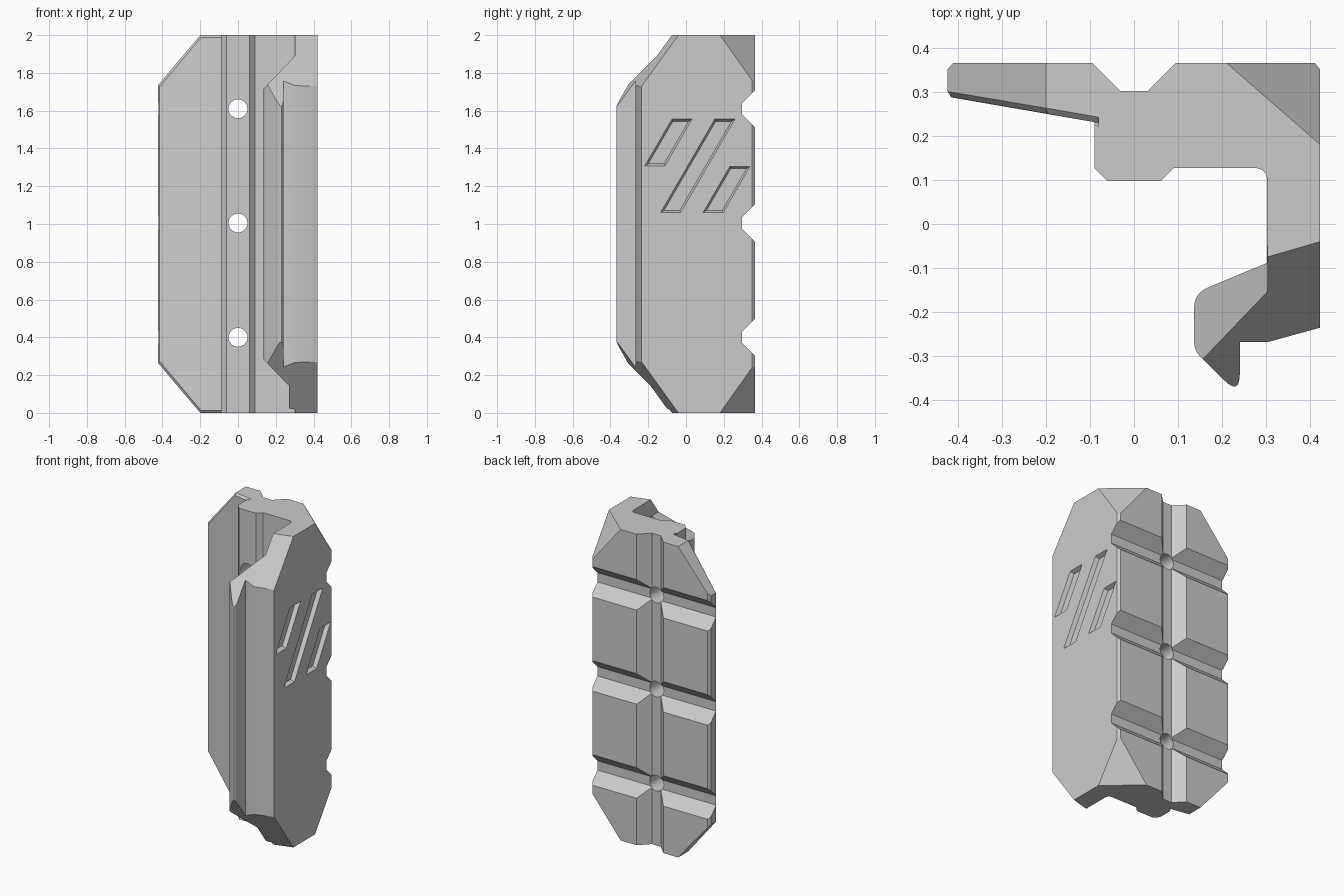
import bpy, bmesh, math
from mathutils import Vector, Matrix

default = bpy.data.objects.get("Cube")
if default:
    bpy.data.objects.remove(default, do_unlink=True)

grey = bpy.data.materials.new("plain_grey")
grey.use_nodes = True
colour = (0.6, 0.6, 0.6, 1)
grey.diffuse_color = colour
grey.node_tree.nodes["Principled BSDF"].inputs["Base Color"].default_value = colour


def to_object(bm, name):
    bmesh.ops.recalc_face_normals(bm, faces=bm.faces)
    mesh = bpy.data.meshes.new(name)
    bm.to_mesh(mesh)
    bm.free()
    mesh.materials.append(grey)
    obj = bpy.data.objects.new(name, mesh)
    bpy.context.collection.objects.link(obj)
    return obj


def rounded(corners, steps=6):
    """Replace each corner (x, y, tangent length) by a short curve."""
    out = []
    for i, (x, y, t) in enumerate(corners):
        p = Vector((x, y))
        if not t:
            out.append(p)
            continue
        before = Vector(corners[i - 1][:2])
        after = Vector(corners[(i + 1) % len(corners)][:2])
        a = p + (before - p).normalized() * t
        b = p + (after - p).normalized() * t
        for k in range(steps + 1):
            s = k / steps
            out.append(a * (1 - s) ** 2 + p * 2 * s * (1 - s) + b * s * s)
    return out


def cut(cutter):
    """Subtract a cutter from the bracket, then remove the cutter."""
    mod = bracket.modifiers.new("cut", "BOOLEAN")
    mod.operation, mod.solver, mod.object = "DIFFERENCE", "EXACT", cutter
    bpy.context.view_layer.objects.active = bracket
    bpy.ops.object.modifier_apply(modifier=mod.name)
    bpy.data.objects.remove(cutter, do_unlink=True)


def cut_hull(points):
    bm = bmesh.new()
    for p in points:
        bm.verts.new(p)
    bmesh.ops.convex_hull(bm, input=bm.verts)
    bmesh.ops.dissolve_limit(bm, angle_limit=0.001, verts=bm.verts, edges=bm.edges)
    cut(to_object(bm, "cutter"))


def cut_end(points, top):
    """Cut described at the top end, flipped for the bottom end."""
    cut_hull([(x, y, z if top else 2 - z) for x, y, z in points])


# Plan outline: wing on the left, central rib, side plate and front hook
outline = rounded([
    (-0.41, 0.365, 0), (-0.423, 0.35, 0), (-0.423, 0.302, 0), (-0.415, 0.287, 0),
    (-0.09, 0.231, 0), (-0.09, 0.127, 0), (-0.06, 0.097, 0), (0.06, 0.097, 0),
    (0.09, 0.127, 0), (0.302, 0.127, 0.03), (0.302, -0.088, 0),
    (0.136, -0.157, 0.035), (0.136, -0.286, 0.02), (0.24, -0.39, 0.052),
    (0.24, -0.268, 0), (0.302, -0.268, 0), (0.422, -0.235, 0), (0.422, 0.35, 0),
    (0.41, 0.365, 0), (0.095, 0.365, 0), (0.032, 0.302, 0), (-0.032, 0.302, 0),
    (-0.095, 0.365, 0)])
bm = bmesh.new()
base = bm.faces.new([bm.verts.new((p.x, p.y, 0)) for p in outline])
side = bmesh.ops.extrude_face_region(bm, geom=[base])["geom"]
bmesh.ops.translate(bm, vec=(0, 0, 2), verts=[v for v in side if isinstance(v, bmesh.types.BMVert)])
bracket = to_object(bm, "bracket")

for top in (True, False):
    # Sloped wing corner
    cut_end([(x, y, z) for y in (0, 0.6)
             for x, z in ((-0.5, 1.645), (-0.115, 2.1), (-0.5, 2.1))], top)

    # Chamfer round the front edge of the wing
    path = [(Vector((-0.08, 0.229, 2)), Vector((0, 0, -1))),
            (Vector((-0.2, 0.25, 2)), Vector((0.35, 0, -0.94))),
            (Vector((-0.425, 0.288, 1.734)), Vector((0.92, 0, -0.38)))]
    for first, second in zip(path, path[1:]):
        cut_end([q for p, inward in (first, second) for q in (
            p + inward * 0.013, p + Vector((0, 0.013, 0)),
            p - inward * 0.02 + Vector((0, 0.013, 0)),
            p + inward * 0.013 - Vector((0, 0.02, 0)))], top)

    # Sloping front of the side plate and hook
    slope = [(x, y, 2 + 1.385 * (y + 0.04 + 0.29 * (0.422 - x)))
             for x in (0.05, 0.6) for y in (-0.6, 0.15)]
    cut_end(slope + [(x, y, 2.6) for x, y, z in slope], top)

    # Slope towards the hook's inner side
    limit = 0.303 if top else 0.27
    slope = [(x, y, 1.89 + 1.04 * (x - 0.302))
             for x in (0.05, limit) for y in (-0.6, -0.05)]
    cut_end(slope + [(x, y, 2.6) for x, y, z in slope], top)

    # Diagonal back corner
    a, b, c = Vector((0.21, 0.365, 2)), Vector((0.422, 0.18, 2)), Vector((0.422, 0.35, 1.76))
    mid = (a + b + c) / 3
    normal = (b - a).cross(c - a).normalized()
    if normal.y < 0:
        normal.negate()
    cut_end([mid + (p - mid) * 4 for p in (a, b, c)] + [mid + normal * 0.6], top)

# Cross grooves on the back, each with a through hole
for z in (0.4, 1.005, 1.61):
    cut_hull([(x, y, z + s * h) for x in (-0.6, 0.6) for s in (-1, 1)
              for y, h in ((0.297, 0.03), (0.397, 0.13))])
    bm = bmesh.new()
    bmesh.ops.create_cone(bm, cap_ends=True, segments=32, radius1=0.05, radius2=0.05, depth=1,
                          matrix=Matrix.Translation((0, 0.3, z)) @ Matrix.Rotation(math.pi / 2, 4, "X"))
    cut(to_object(bm, "cutter"))

# Slanted recesses in the side plate: lower front corner y, bottom z, top z
for y0, z0, z1 in ((-0.218, 1.308, 1.555), (-0.135, 1.06, 1.555), (0.09, 1.06, 1.305)):
    points = []
    for x, inset in ((0.45, 0), (0.422, 0), (0.397, 0.012)):
        for z in (z0 + inset, z1 - inset):
            lean = y0 + 0.58 * (z - z0)
            points += [(x, lean + inset, z), (x, lean + 0.107 - inset, z)]
    cut_hull(points)

bpy.ops.object.select_all(action="DESELECT")
bracket.select_set(True)
bpy.context.view_layer.objects.active = bracket
bpy.ops.object.shade_smooth_by_angle(angle=math.radians(25))
